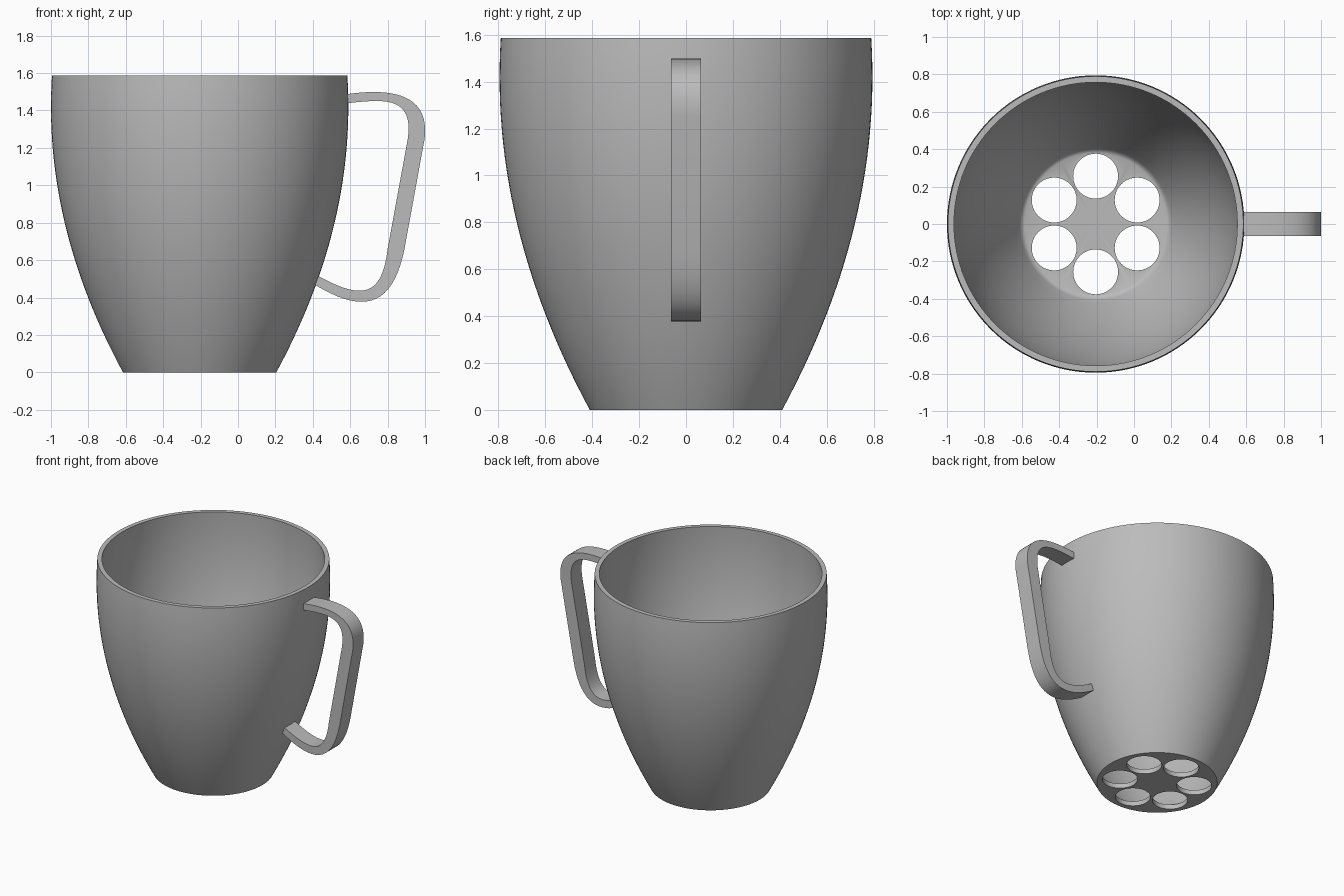
import bpy
import bmesh
import math
from mathutils import Vector
from mathutils.geometry import interpolate_bezier

if "Cube" in bpy.data.objects:
    bpy.data.objects.remove(bpy.data.objects["Cube"], do_unlink=True)

CENTRE_X = -0.205
HEIGHT = 1.587
FLOOR = 0.035
WALL = 0.032

grey = bpy.data.materials.new("plain grey")
grey.use_nodes = True
colour = (0.5, 0.5, 0.5, 1)
grey.diffuse_color = colour
grey.node_tree.nodes["Principled BSDF"].inputs["Base Color"].default_value = colour


def make_object(name, bm):
    bmesh.ops.recalc_face_normals(bm, faces=bm.faces)
    mesh = bpy.data.meshes.new(name)
    bm.to_mesh(mesh)
    bm.free()
    mesh.materials.append(grey)
    obj = bpy.data.objects.new(name, mesh)
    bpy.context.collection.objects.link(obj)
    return obj


def activate(obj):
    bpy.ops.object.select_all(action="DESELECT")
    obj.select_set(True)
    bpy.context.view_layer.objects.active = obj


def revolve(name, profile, steps=128):
    """Spin a radius/height profile around the cup axis."""
    bm = bmesh.new()
    verts = [bm.verts.new((r, 0, z)) for r, z in profile]
    edges = [bm.edges.new(pair) for pair in zip(verts, verts[1:])]
    bmesh.ops.spin(bm, geom=verts + edges, cent=(0, 0, 0), axis=(0, 0, 1),
                   angle=math.tau, steps=steps)
    bmesh.ops.remove_doubles(bm, verts=bm.verts, dist=0.0001)
    obj = make_object(name, bm)
    obj.location.x = CENTRE_X
    return obj


def outer_radius(z):
    return 0.795 - 0.385 * ((1.42 - z) / 1.42) ** 2


def inner_radius(z):
    slope = 2 * 0.385 * (1.42 - z) / 1.42 ** 2
    return outer_radius(z) - WALL * math.hypot(1, slope)


# Cup body: outer wall up, rim, inner wall down to a small fillet and the floor
STEPS = 28
outer = [(outer_radius(HEIGHT * i / STEPS), HEIGHT * i / STEPS) for i in range(STEPS + 1)]
low = FLOOR + 0.025
heights = [HEIGHT + (low - HEIGHT) * i / STEPS for i in range(STEPS + 1)]
inner = [(inner_radius(z), z) for z in heights]
fillet = [(0.395, FLOOR + 0.008), (0.38, FLOOR)]
cup = revolve("cup_body", [(0, 0)] + outer + inner + fillet + [(0, FLOOR)])

# Ring of drain holes through the floor
for i in range(6):
    angle = math.radians(90 + 60 * i)
    bpy.ops.mesh.primitive_cylinder_add(
        vertices=48, radius=0.12, depth=0.3,
        location=(CENTRE_X + 0.256 * math.cos(angle), 0.256 * math.sin(angle), 0))
    cutter = bpy.context.object
    cutter.name = "hole_cutter"
    cutter.hide_render = True
    activate(cup)
    cut = cup.modifiers.new("drain_hole", "BOOLEAN")
    cut.operation = "DIFFERENCE"
    cut.solver = "EXACT"
    cut.object = cutter
    bpy.ops.object.modifier_apply(modifier=cut.name)
    bpy.data.objects.remove(cutter, do_unlink=True)

# Small mark in the middle of the floor
mark = revolve("floor_centre_mark",
               [(0, FLOOR - 0.005), (0.03, FLOOR - 0.005), (0.03, FLOOR + 0.003), (0, FLOOR + 0.003)], 32)


# Handle: a flat band between an outer and an inner outline
def outline(top, bottom, steps=20):
    points = []
    for controls in (top, bottom):
        a, b, c, d = (Vector((x, 0, z)) for x, z in controls)
        points += interpolate_bezier(a, b, c, d, steps)
    return points


outside = outline([(0.575, 1.486), (0.8, 1.52), (1.028, 1.5), (0.998, 1.25)],
                  [(0.89, 0.66), (0.83, 0.36), (0.68, 0.3), (0.402, 0.474)])
inside = outline([(0.575, 1.438), (0.78, 1.46), (0.94, 1.48), (0.908, 1.25)],
                 [(0.8, 0.66), (0.77, 0.4), (0.66, 0.385), (0.42, 0.52)])

bm = bmesh.new()
half = Vector((0, 0.063, 0))
rings = [[bm.verts.new(p) for p in (o - half, o + half, i + half, i - half)]
         for o, i in zip(outside, inside)]
for ring, following in zip(rings, rings[1:]):
    for k in range(4):
        n = (k + 1) % 4
        bm.faces.new((ring[k], ring[n], following[n], following[k]))
bm.faces.new(rings[0])
bm.faces.new(rings[-1])
handle = make_object("handle", bm)

for obj in (cup, mark, handle):
    activate(obj)
    bpy.ops.object.shade_smooth_by_angle(angle=math.radians(30))
